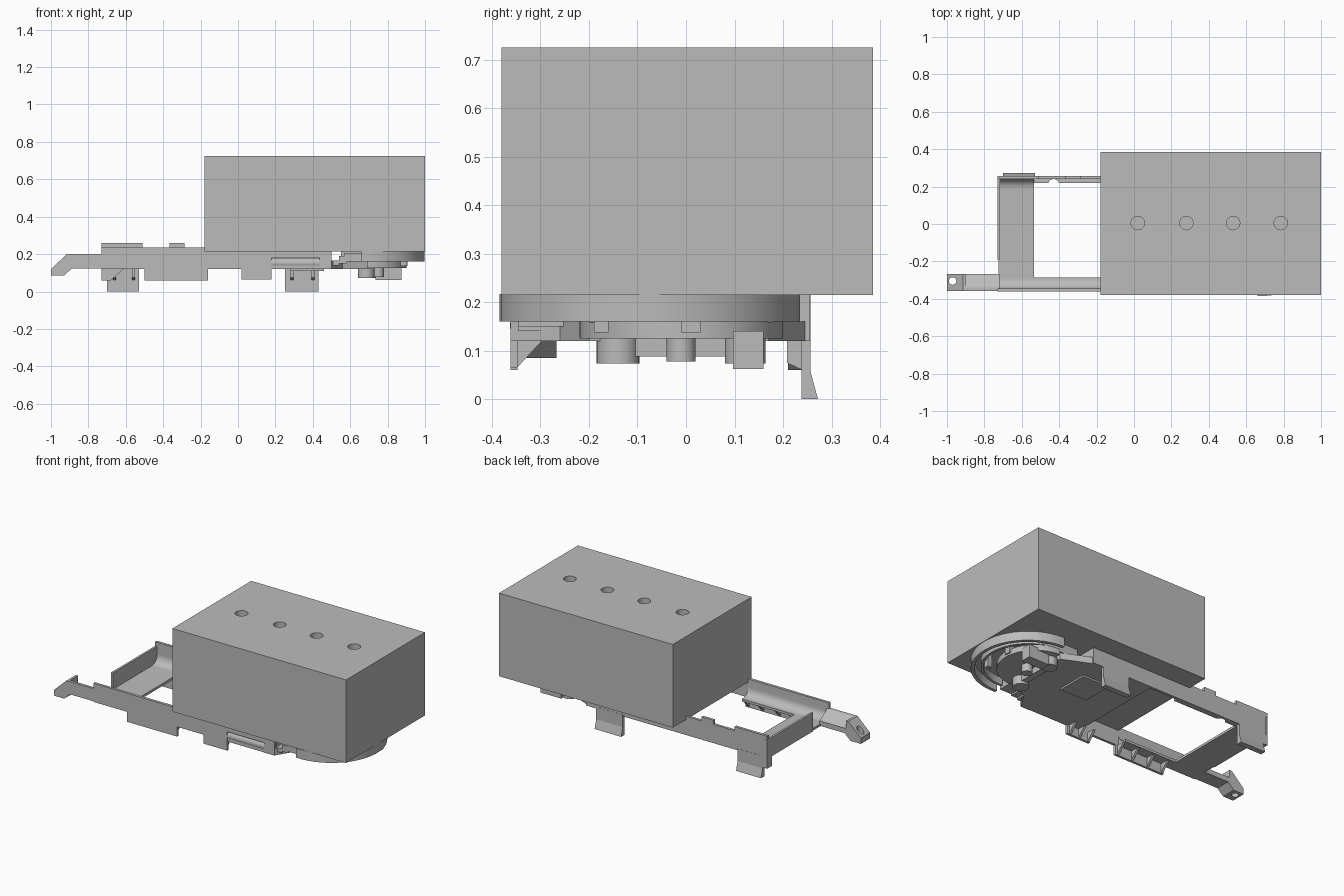
import bpy, bmesh, math
from mathutils import Vector

cube = bpy.data.objects.get("Cube")
if cube:
    bpy.data.objects.remove(cube, do_unlink=True)

grey = bpy.data.materials.new("plain grey")
grey.use_nodes = True
grey.diffuse_color = (0.5, 0.5, 0.5, 1)
grey.node_tree.nodes["Principled BSDF"].inputs["Base Color"].default_value = (0.5, 0.5, 0.5, 1)


def prism(name, pts, axis, a, b, smooth=False):
    """Extrude a 2D outline along an axis: X takes (y,z), Y takes (x,z), Z takes (x,y)."""
    place = {"X": lambda p, t: (t, p[0], p[1]),
             "Y": lambda p, t: (p[0], t, p[1]),
             "Z": lambda p, t: (p[0], p[1], t)}[axis]
    bm = bmesh.new()
    face = bm.faces.new([bm.verts.new(place(p, a)) for p in pts])
    out = bmesh.ops.extrude_face_region(bm, geom=[face])
    move = Vector(place((0, 0), b - a))
    bmesh.ops.translate(bm, vec=move, verts=[v for v in out["geom"] if isinstance(v, bmesh.types.BMVert)])
    bmesh.ops.recalc_face_normals(bm, faces=bm.faces)
    me = bpy.data.meshes.new(name)
    bm.to_mesh(me)
    bm.free()
    me.materials.append(grey)
    ob = bpy.data.objects.new(name, me)
    bpy.context.collection.objects.link(ob)
    if smooth:
        bpy.ops.object.select_all(action="DESELECT")
        bpy.context.view_layer.objects.active = ob
        ob.select_set(True)
        bpy.ops.object.shade_smooth_by_angle(angle=math.radians(30))
    return ob


def block(name, x, y, z):
    return prism(name, [(x[0], y[0]), (x[1], y[0]), (x[1], y[1]), (x[0], y[1])], "Z", *z)


def arc(cx, cy, r, a0, a1, n=24):
    return [(cx + r * math.cos(math.radians(a0 + (a1 - a0) * i / n)),
             cy + r * math.sin(math.radians(a0 + (a1 - a0) * i / n))) for i in range(n + 1)]


def cylinder(name, cx, cy, r, axis, a, b):
    return prism(name, arc(cx, cy, r, 0, 360, 32)[:-1], axis, a, b, True)


def cut(ob, cutters):
    for c in cutters:
        c.hide_render = True
        c.hide_viewport = True
        m = ob.modifiers.new("hole", "BOOLEAN")
        m.operation = "DIFFERENCE"
        m.solver = "EXACT"
        m.object = c


# Large box with four blind holes in the top
box = block("main_box", (-0.18, 1.0), (-0.38, 0.385), (0.215, 0.725))
cut(box, [cylinder("hole_cutter", x, 0.005, 0.036, "Z", 0.62, 0.8) for x in (0.02, 0.28, 0.53, 0.785)])

# Front rail with a curved inner corner, and its outer wall
fillet = arc(-0.295, 0.185, 0.05, 270, 180, 8)
prism("front_rail", [(-0.36, 0.12), (-0.285, 0.12), (-0.285, 0.135)] + fillet +
      [(-0.345, 0.235), (-0.36, 0.235)], "X", -0.73, -0.18, True)
prism("front_wall", [(-0.5, 0.06), (-0.16, 0.06), (-0.16, 0.12), (0.02, 0.12), (0.02, 0.065),
      (0.18, 0.065), (0.18, 0.18), (0.435, 0.18), (0.435, 0.12), (0.5, 0.12), (0.5, 0.217),
      (-0.18, 0.217), (-0.18, 0.235), (-0.5, 0.235)], "Y", -0.362, -0.347)
cylinder("front_hinge", -0.335, 0.152, 0.028, "X", 0.18, 0.435)
for x in (-0.49, -0.39, -0.28, -0.18, 0.03, 0.095, 0.16):
    prism("tab_rib", [(-0.348, 0.065), (-0.348, 0.122), (-0.295, 0.122)], "X", x - 0.007, x + 0.007)

# Arm with a bent, drilled tip
arm = prism("arm", [(-1, 0.12), (-1, 0.085), (-0.93, 0.085), (-0.89, 0.122), (-0.72, 0.122),
                    (-0.72, 0.2), (-0.915, 0.2)], "Y", -0.357, -0.267)
cut(arm, [cylinder("arm_hole_cutter", -0.97, -0.305, 0.02, "Z", 0.0, 0.3),
          prism("arm_slope_cutter", [(-0.34, 0.2), (-0.24, 0.135), (-0.24, 0.3), (-0.34, 0.3)],
                "X", -0.9, -0.6)])

# Cross plate, curved up to the back wall, and the end wall
prism("cross_plate", [(-0.35, 0.12), (0.25, 0.12), (0.25, 0.19)] + arc(0.19, 0.185, 0.05, 0, -90, 8) +
      [(-0.35, 0.135)], "X", -0.725, -0.535, True)
block("end_wall", (-0.73, -0.717), (-0.19, 0.257), (0.12, 0.235))

# Back wall with raised tabs and an inner ledge
prism("back_wall", [(-0.73, 0.06), (-0.68, 0.06), (-0.68, 0.07), (-0.53, 0.07), (-0.53, 0.12),
      (0.5, 0.12), (0.5, 0.215), (-0.18, 0.215), (-0.18, 0.235), (-0.285, 0.235), (-0.285, 0.26),
      (-0.365, 0.26), (-0.365, 0.235), (-0.51, 0.235), (-0.51, 0.26), (-0.73, 0.26)],
      "Y", 0.24, 0.256)
ledge = block("back_ledge", (-0.54, -0.1), (0.22, 0.242), (0.12, 0.135))
cut(ledge, [cylinder("ledge_notch_cutter", -0.43, 0.21, 0.03, "Z", 0.05, 0.2)])

# Two snap clips with gussets behind the back wall
for x0, x1 in ((-0.7, -0.53), (0.25, 0.43)):
    prism("snap_clip", [(0.238, 0.13), (0.238, 0), (0.272, 0), (0.257, 0.055), (0.257, 0.13)], "X", x0, x1)
    for x in (x0 + 0.04, x1 - 0.03):
        prism("clip_gusset", [(0.24, 0.06), (0.24, 0.122), (0.208, 0.122), (0.208, 0.075)],
              "X", x - 0.008, x + 0.008)
prism("corner_foot", [(-0.73, 0.06), (-0.68, 0.06), (-0.61, 0.122), (-0.73, 0.122)], "Y", 0.21, 0.24)

# Floor under the box with a square pad
prism("floor_plate", [(0.09, -0.36), (0.5, -0.36), (0.56, -0.26), (0.71, -0.2), (0.665, 0.17),
                      (0.5, 0.245), (0.09, 0.245)], "Z", 0.12, 0.16)
block("floor_riser", (0.1, 0.5), (-0.34, 0.24), (0.158, 0.217))
block("square_pad", (0.28, 0.46), (-0.07, 0.12), (0.11, 0.122))

# Round end: curved guard walls, half disc and mounting parts
for r, t, z0 in ((0.31, 0.02, 0.16), (0.255, 0.015, 0.17)):
    prism("curved_guard", arc(0.688, -0.075, r, -95, 90) + arc(0.688, -0.075, r - t, 90, -95),
          "Z", z0, 0.217, True)
prism("round_plate", arc(0.69, -0.01, 0.21, -90, 90), "Z", 0.125, 0.16, True)
block("plate_support", (0.55, 0.8), (-0.2, 0.18), (0.158, 0.217))
cylinder("front_boss", 0.685, -0.14, 0.044, "Z", 0.073, 0.13)
cylinder("centre_boss", 0.75, -0.01, 0.03, "Z", 0.078, 0.13)
cylinder("back_boss", 0.7, 0.122, 0.042, "Z", 0.073, 0.13)
block("boss_web", (0.67, 0.71), (-0.14, 0.12), (0.088, 0.125))
block("end_foot", (0.735, 0.875), (0.097, 0.16), (0.062, 0.14))
block("end_tab_front", (0.87, 0.9), (-0.19, -0.16), (0.137, 0.217))
block("end_tab_back", (0.87, 0.905), (-0.01, 0.03), (0.137, 0.217))
block("front_step", (0.5, 0.54), (-0.345, -0.25), (0.14, 0.165))
block("front_stop", (0.54, 0.58), (-0.345, -0.25), (0.15, 0.19))
block("front_bridge", (0.57, 0.66), (-0.345, -0.25), (0.16, 0.205))
